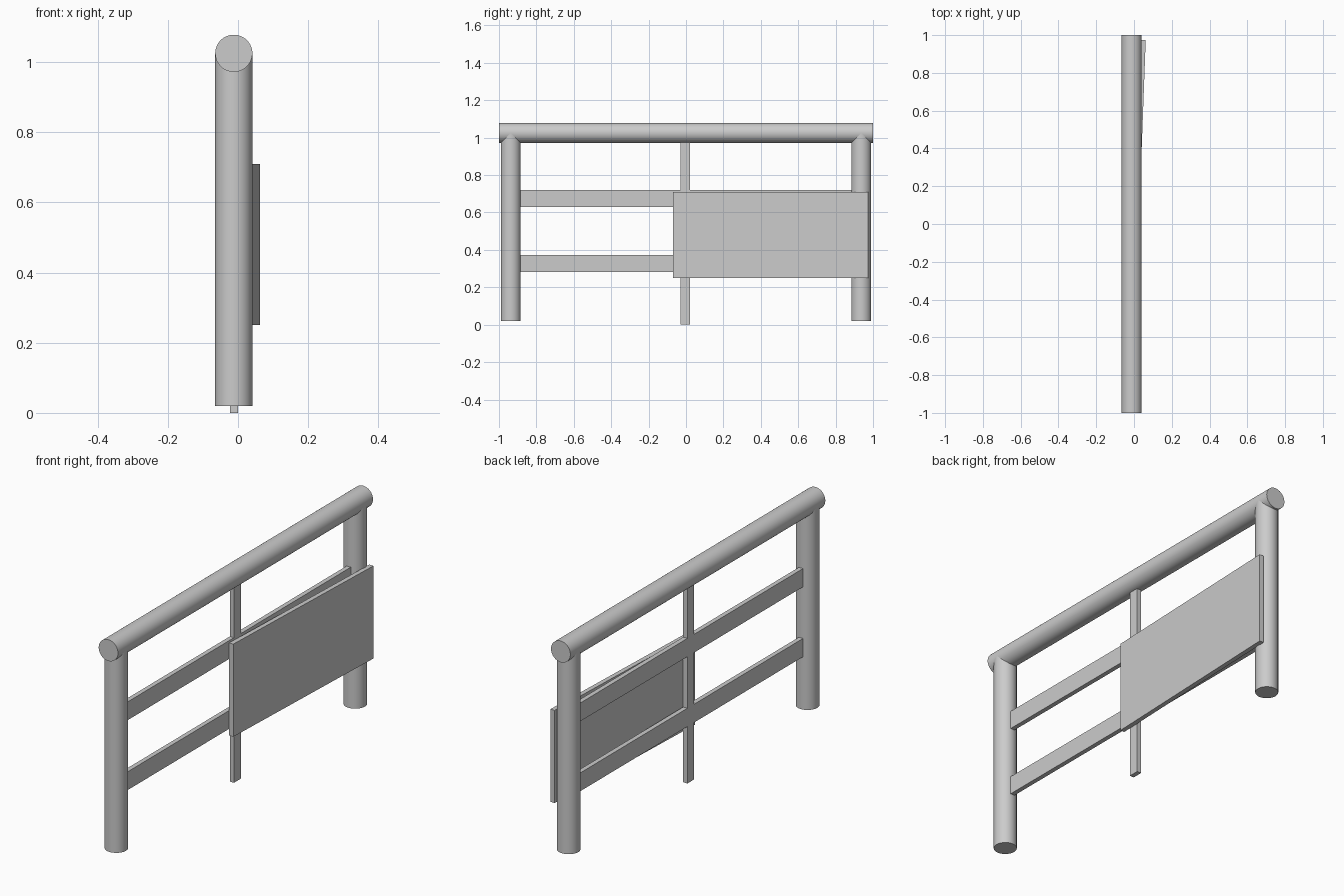
import bpy
import math

if "Cube" in bpy.data.objects:
    bpy.data.objects.remove(bpy.data.objects["Cube"])

R = 0.053          # tube radius
CX = -0.012        # x of the frame plane


def tube(name, loc, length, rot=(0, 0, 0)):
    bpy.ops.mesh.primitive_cylinder_add(vertices=64, radius=R, depth=length,
                                        location=loc, rotation=rot)
    ob = bpy.context.object
    ob.name = name
    bpy.ops.object.shade_smooth_by_angle(angle=math.radians(30))
    return ob


def box(name, loc, size, rot_z=0.0):
    bpy.ops.mesh.primitive_cube_add(size=1, location=loc, rotation=(0, 0, rot_z))
    ob = bpy.context.object
    ob.name = name
    ob.scale = size
    bpy.ops.object.transform_apply(location=False, rotation=False, scale=True)
    return ob


# Top rail and the two end posts
tube("top_rail", (CX, 0, 1.025), 2.0, (math.pi / 2, 0, 0))
for side, sy in (("left", -1), ("right", 1)):
    tube(side + "_post", (CX, sy * 0.937, 0.5225), 1.005)

# Slim centre upright and two horizontal slats, flush with each other
box("centre_upright", (CX, -0.004, 0.49), (0.023, 0.053, 0.98))
for label, z in (("lower", 0.328), ("upper", 0.675)):
    box(label + "_slat", (CX, 0, z), (0.023, 1.79, 0.091))

# Sign board leaning from the upright onto the right post
box("sign_board", (0.0312, 0.4525, 0.48), (0.023, 1.045, 0.46), -0.037)
